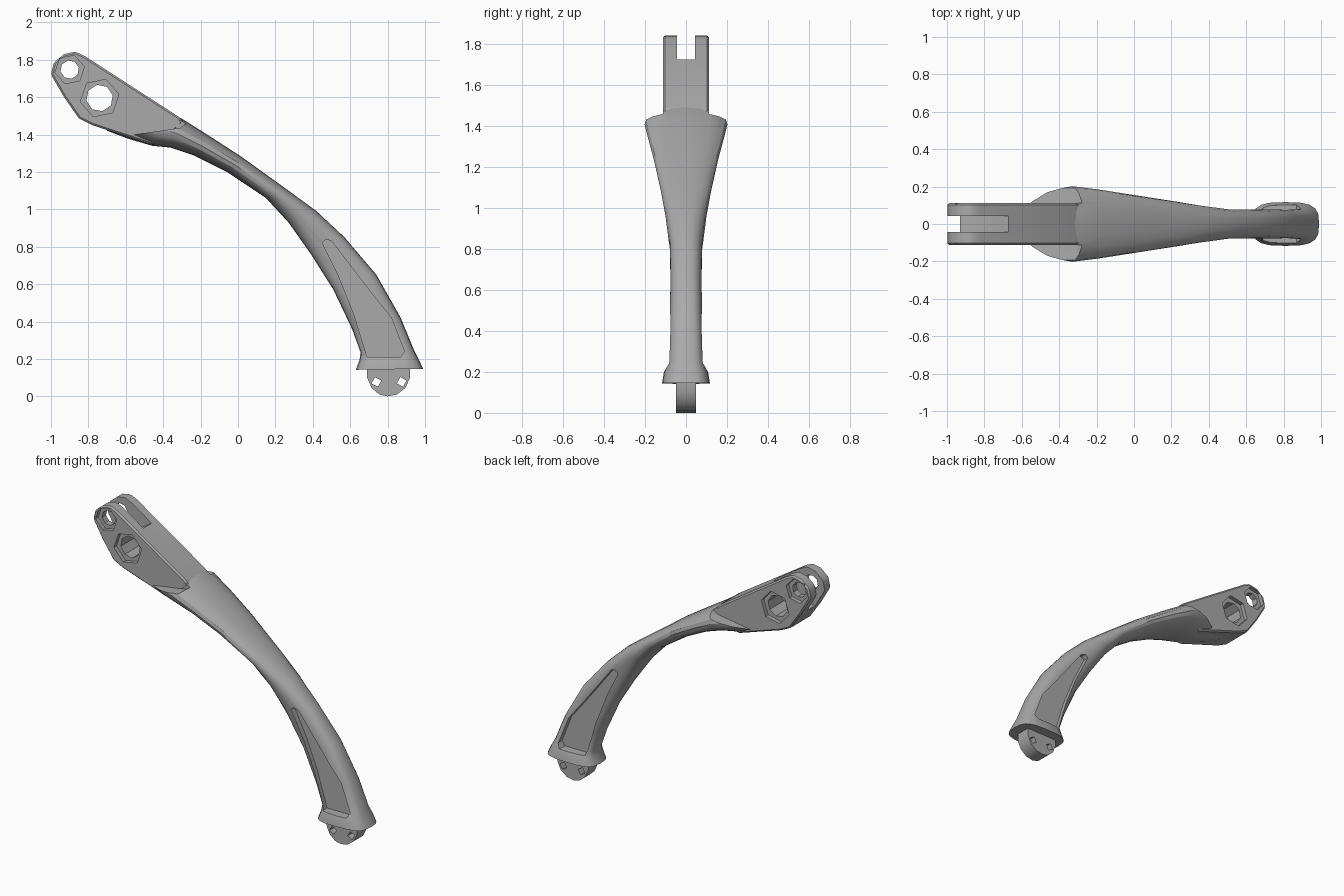
import bpy, bmesh, math
from mathutils import Vector

cube = bpy.data.objects.get("Cube")
if cube:
    bpy.data.objects.remove(cube)

grey = bpy.data.materials.new("plain grey")
grey.use_nodes = True
grey.diffuse_color = (0.4, 0.4, 0.4, 1)
grey.node_tree.nodes["Principled BSDF"].inputs["Base Color"].default_value = (0.4, 0.4, 0.4, 1)


def finish(name, bm):
    bmesh.ops.recalc_face_normals(bm, faces=bm.faces)
    mesh = bpy.data.meshes.new(name)
    bm.to_mesh(mesh)
    bm.free()
    mesh.materials.append(grey)
    ob = bpy.data.objects.new(name, mesh)
    bpy.context.collection.objects.link(ob)
    return ob


def prism(name, outline, y0, y1):
    """Extrude a side-view outline from y0 to y1."""
    bm = bmesh.new()
    face = bm.faces.new([bm.verts.new((x, y0, z)) for x, z in outline])
    ext = bmesh.ops.extrude_face_region(bm, geom=[face])["geom"]
    for v in ext:
        if isinstance(v, bmesh.types.BMVert):
            v.co.y = y1
    return finish(name, bm)


def loft(name, sections, sides=20):
    """Join squarish oval rings given by outer point, inner point, half width, power."""
    bm = bmesh.new()
    rings = []
    for ux, uz, lx, lz, w, p in sections:
        mid = Vector((ux + lx, 0, uz + lz)) / 2
        axis = Vector((ux - lx, 0, uz - lz)) / 2
        ring = []
        for i in range(sides):
            a = math.tau * i / sides
            c, s = math.cos(a), math.sin(a)
            c = math.copysign(abs(c) ** (2 / p), c)
            s = math.copysign(abs(s) ** (2 / p), s)
            ring.append(bm.verts.new(mid + axis * c + Vector((0, w * s, 0))))
        rings.append(ring)
    for r, q in zip(rings, rings[1:]):
        for i in range(sides):
            j = (i + 1) % sides
            bm.faces.new((r[i], r[j], q[j], q[i]))
    bm.faces.new(rings[0])
    bm.faces.new(rings[-1])
    return finish(name, bm)


def polygon(x, z, r, n, turn=0.0):
    return [(x + r * math.cos(math.tau * i / n + turn), z + r * math.sin(math.tau * i / n + turn))
            for i in range(n)]


def cut(ob, outline, y0, y1):
    cutter = prism("cutter", outline, y0, y1)
    cutter.hide_render = True
    mod = ob.modifiers.new("cut", "BOOLEAN")
    mod.operation, mod.solver, mod.object = "DIFFERENCE", "EXACT", cutter
    bpy.context.view_layer.objects.active = ob
    bpy.ops.object.modifier_apply(modifier=mod.name)
    bpy.data.objects.remove(cutter)


def cut_both(ob, outline, near, far):
    cut(ob, outline, near, far)
    cut(ob, outline, -far, -near)


def smooth(ob, angle=30):
    bpy.ops.object.select_all(action="DESELECT")
    ob.select_set(True)
    bpy.context.view_layer.objects.active = ob
    bpy.ops.object.shade_smooth_by_angle(angle=math.radians(angle))


# Curved arm, from the shoulder flare down to the flange
arm = loft("curved_arm", [
    (-0.70, 1.54, -0.70, 1.42, 0.09, 2.2),
    (-0.56, 1.55, -0.58, 1.375, 0.135, 2.2),
    (-0.44, 1.545, -0.46, 1.34, 0.18, 2.2),
    (-0.30, 1.485, -0.36, 1.33, 0.202, 2.2),
    (-0.15, 1.39, -0.24, 1.29, 0.185, 2.2),
    (0.02, 1.28, -0.06, 1.20, 0.158, 2.2),
    (0.27, 1.10, 0.15, 1.06, 0.122, 2.2),
    (0.42, 0.99, 0.27, 0.93, 0.10, 2.3),
    (0.57, 0.85, 0.39, 0.76, 0.08, 2.6),
    (0.74, 0.65, 0.51, 0.57, 0.078, 3),
    (0.87, 0.42, 0.61, 0.36, 0.083, 3.4),
    (0.94, 0.25, 0.655, 0.235, 0.088, 3.4),
    (0.965, 0.20, 0.65, 0.195, 0.108, 3.2),
    (0.99, 0.147, 0.63, 0.142, 0.117, 3.2),
])
# Shoulder ledge beside the flat fork cheeks
cut_both(arm, [(-0.9, 1.36), (-0.64, 1.385), (-0.45, 1.415), (-0.31, 1.435),
               (-0.275, 1.46), (-0.265, 1.5), (-0.265, 1.8), (-0.9, 1.8)], 0.111, 0.4)
# Side pockets
cut_both(arm, [(0.45, 0.82), (0.47, 0.84), (0.50, 0.83), (0.70, 0.57), (0.82, 0.42),
               (0.89, 0.24), (0.87, 0.21), (0.69, 0.21), (0.62, 0.44), (0.54, 0.64)], 0.042, 0.4)
smooth(arm)

# Forked head
head = prism("forked_head", [
    (-0.87, 1.843), (-0.93, 1.83), (-0.985, 1.785), (-1.0, 1.72), (-0.93, 1.60),
    (-0.85, 1.485), (-0.78, 1.45), (-0.46, 1.345), (-0.36, 1.40), (-0.29, 1.465),
    (-0.32, 1.497), (-0.82, 1.82)], -0.112, 0.112)
bevel = head.modifiers.new("soft edge", "BEVEL")
bevel.width, bevel.segments = 0.01, 1
bpy.context.view_layer.objects.active = head
bpy.ops.object.modifier_apply(modifier=bevel.name)
# Fork slot
slot = [(-1.1, 1.59), (-0.91, 1.60), (-0.74, 1.68), (-0.66, 1.73), (-0.66, 2), (-1.1, 2)]
cut(head, slot, -0.043, 0.043)
# Hex recesses with through holes
for x, z, hole, recess in ((-0.90, 1.747, 0.05, 0.08), (-0.74, 1.595, 0.072, 0.105)):
    cut(head, polygon(x, z, hole, 8, 0.2), -0.3, 0.3)
    cut_both(head, polygon(x, z, recess, 6, 0.2), 0.085, 0.3)
    cut(arm, polygon(x, z, hole, 8, 0.2), -0.3, 0.3)
smooth(head)

# Round foot tab with two pin holes
tab = prism("foot_tab", [(0.92, 0.17), (0.69, 0.17), (0.69, 0.10), (0.715, 0.045), (0.755, 0.01),
                         (0.80, 0), (0.85, 0.01), (0.895, 0.045), (0.92, 0.10)], -0.05, 0.05)
for x in (0.74, 0.875):
    cut(tab, polygon(x, 0.077, 0.027, 4, 0.3), -0.3, 0.3)
smooth(tab, 40)
